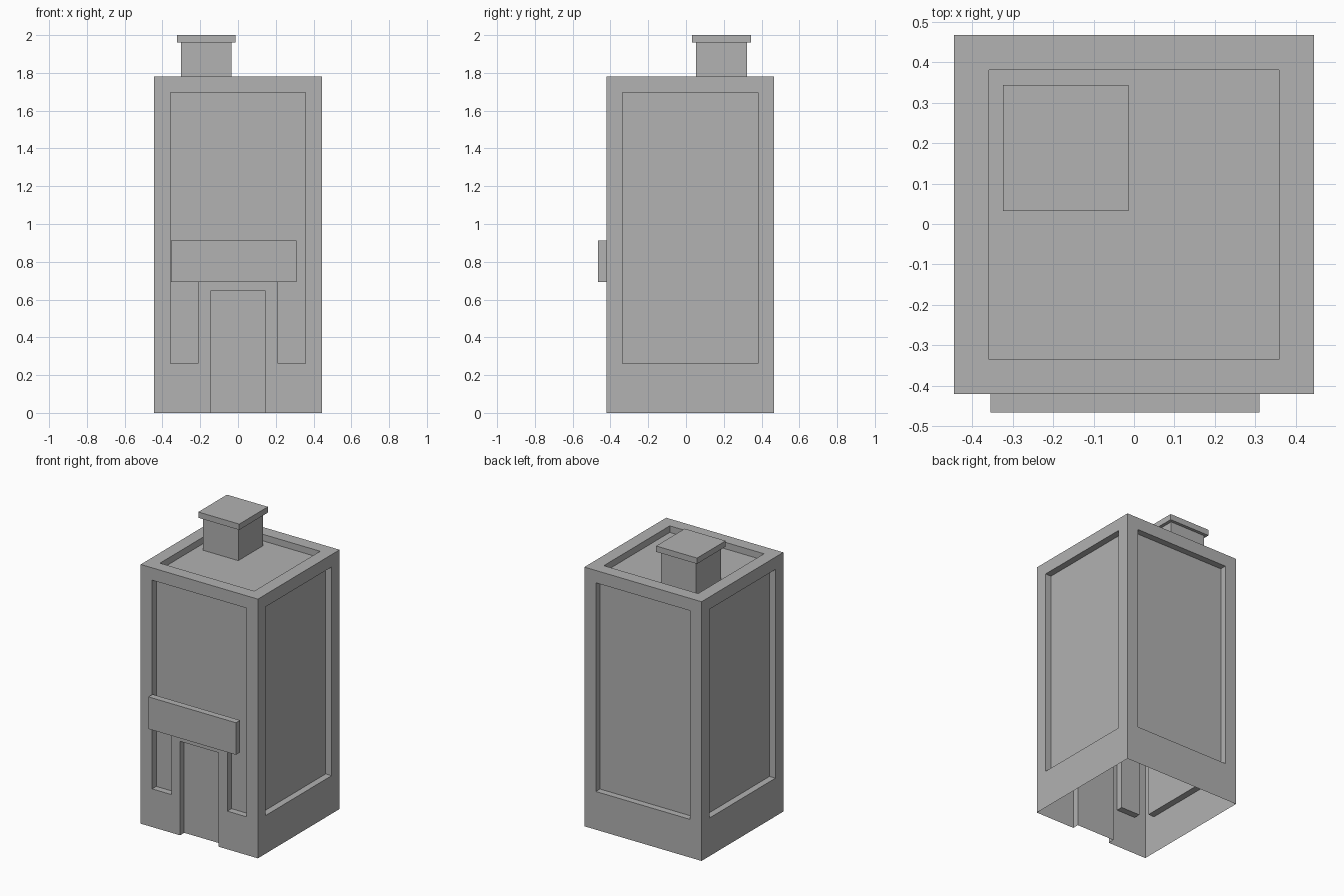
import bpy
import bmesh
from mathutils import Vector

cube = bpy.data.objects.get("Cube")
if cube:
    bpy.data.objects.remove(cube, do_unlink=True)

# One plain grey for the whole building
grey = bpy.data.materials.new("plain_grey")
grey.use_nodes = True
GREY = (0.445, 0.445, 0.445, 1)
grey.diffuse_color = GREY
grey.node_tree.nodes["Principled BSDF"].inputs["Base Color"].default_value = GREY

# Main dimensions
HALF, FRONT, BACK, TOP = 0.445, -0.42, 0.467, 1.78
INNER, Y0, Y1 = 0.358, -0.335, 0.38
SILL, HEAD = 0.262, 1.695
DEPTH = 0.045
DOOR, SURROUND = 0.146, 0.213
DOOR_TOP, SURROUND_TOP = 0.645, 0.715
X, Y, Z = Vector((1, 0, 0)), Vector((0, 1, 0)), Vector((0, 0, 1))


def finish(bm, name):
    mesh = bpy.data.meshes.new(name)
    bm.to_mesh(mesh)
    bm.free()
    mesh.materials.append(grey)
    obj = bpy.data.objects.new(name, mesh)
    bpy.context.collection.objects.link(obj)
    return obj


def box(name, x, y, z):
    """Box from its extents on each axis."""
    bm = bmesh.new()
    bmesh.ops.create_cube(bm, size=1)
    for v in bm.verts:
        v.co = Vector([r[0] if c < 0 else r[1] for c, r in zip(v.co, (x, y, z))])
    return finish(bm, name)


def wall(bm, u, v, offset, us, vs, recessed):
    """Flat grid wall whose cells chosen by the rule are sunk inwards."""
    n = u.cross(v)
    grid = [[bm.verts.new(u * a + v * b + n * offset) for a in us] for b in vs]
    sunk = []
    for j in range(len(vs) - 1):
        for i in range(len(us) - 1):
            face = bm.faces.new((grid[j][i], grid[j][i + 1],
                                 grid[j + 1][i + 1], grid[j + 1][i]))
            if recessed((us[i] + us[i + 1]) / 2, (vs[j] + vs[j + 1]) / 2):
                sunk.append(face)
    out = bmesh.ops.extrude_face_region(bm, geom=sunk)["geom"]
    moved = [g for g in out if isinstance(g, bmesh.types.BMVert)]
    bmesh.ops.translate(bm, vec=-n * DEPTH, verts=moved)
    # Any original cells left behind would cover the recess
    left = [f for f in sunk if f.is_valid]
    if left:
        bmesh.ops.delete(bm, geom=left, context="FACES_ONLY")


def front_recess(a, b):
    door = abs(a) < DOOR and b < DOOR_TOP
    surround = abs(a) < SURROUND and b < SURROUND_TOP
    return door or (abs(a) < INNER and SILL < b < HEAD and not surround)


def panel(us, vs):
    return lambda a, b: us[1] < a < us[2] and vs[1] < b < vs[2]


# Building shell: open underneath, a sunk panel on each side and the roof
bm = bmesh.new()
wide = [-HALF, -INNER, INNER, HALF]
deep = [FRONT, Y0, Y1, BACK]
tall = [0, SILL, HEAD, TOP]
deep_flipped = [-y for y in reversed(deep)]
wall(bm, X, Z, -FRONT,
     [-HALF, -INNER, -SURROUND, -DOOR, DOOR, SURROUND, INNER, HALF],
     [0, SILL, DOOR_TOP, SURROUND_TOP, HEAD, TOP], front_recess)
wall(bm, Y, Z, HALF, deep, tall, panel(deep, tall))
wall(bm, -X, Z, BACK, wide, tall, panel(wide, tall))
wall(bm, -Y, Z, HALF, deep_flipped, tall, panel(deep_flipped, tall))
wall(bm, X, Y, TOP, wide, deep, panel(wide, deep))

# Keep the doorway open at ground level
floor = [f for f in bm.faces if all(v.co.z < 0.001 for v in f.verts)]
bmesh.ops.delete(bm, geom=floor, context="FACES")
bmesh.ops.remove_doubles(bm, verts=bm.verts, dist=0.0005)
bmesh.ops.recalc_face_normals(bm, faces=bm.faces)
finish(bm, "building_shell")

# Blank sign board above the doorway
box("sign_board", (-0.355, 0.31), (-0.465, FRONT), (0.692, 0.912))

# Chimney and its cap on the sunken roof
box("chimney", (-0.303, -0.035), (0.053, 0.322), (TOP - DEPTH, 1.96))
box("chimney_cap", (-0.324, -0.013), (0.032, 0.343), (1.96, 2.0))
